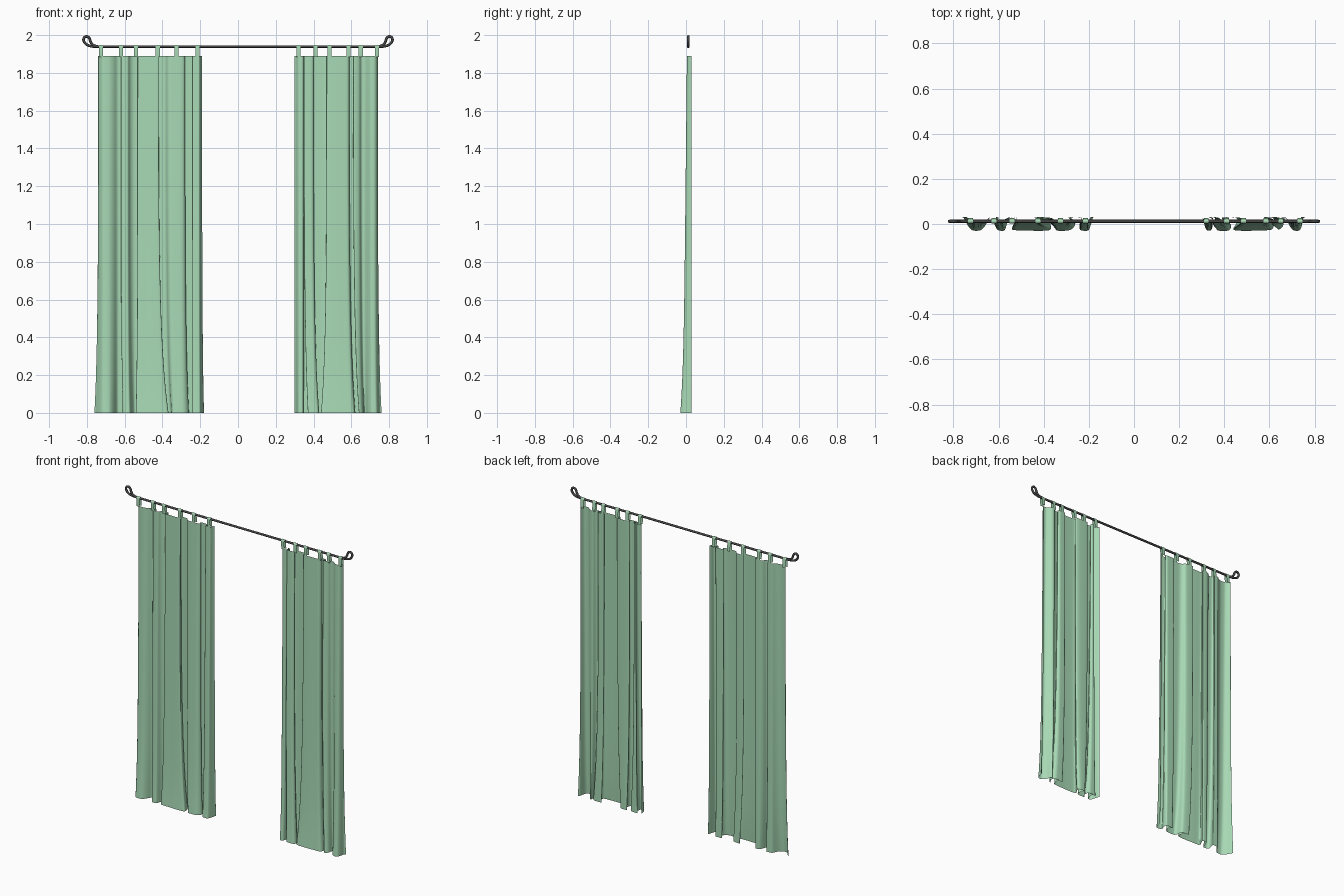
import bpy
import math

cube = bpy.data.objects.get("Cube")
if cube:
    bpy.data.objects.remove(cube, do_unlink=True)


def make_material(name, colour):
    mat = bpy.data.materials.new(name)
    mat.use_nodes = True
    mat.diffuse_color = colour
    mat.node_tree.nodes["Principled BSDF"].inputs["Base Color"].default_value = colour
    return mat


GREEN = make_material("sage green cloth", (0.39, 0.69, 0.46, 1))
DARK = make_material("dark iron", (0.065, 0.065, 0.065, 1))

CLOTH_TOP = 1.89
ROD_Y, ROD_Z, ROD_RADIUS = 0.012, 1.939, 0.007


def smooth_path(points, steps):
    """Catmull-Rom samples through points of any dimension."""
    pts = [points[0]] + list(points) + [points[-1]]
    out = []
    for a, b, c, d in zip(pts, pts[1:], pts[2:], pts[3:]):
        for k in range(steps):
            t = k / steps
            out.append(tuple(
                0.5 * (2 * q + (r - p) * t + (2 * p - 5 * q + 4 * r - s) * t * t
                       + (3 * q - p - 3 * r + s) * t ** 3)
                for p, q, r, s in zip(a, b, c, d)))
    out.append(tuple(points[-1]))
    return out


def grid_object(name, rows, mat):
    """Skin a sheet over equally long rows of points."""
    n = len(rows[0])
    verts = [p for row in rows for p in row]
    faces = [(j * n + i, j * n + i + 1, (j + 1) * n + i + 1, (j + 1) * n + i)
             for j in range(len(rows) - 1) for i in range(n - 1)]
    mesh = bpy.data.meshes.new(name)
    mesh.from_pydata(verts, [], faces)
    mesh.materials.append(mat)
    for poly in mesh.polygons:
        poly.use_smooth = True
    obj = bpy.data.objects.new(name, mesh)
    bpy.context.collection.objects.link(obj)
    return obj


def curtain(name, folds, levels=36):
    """Folds are (hem x, top x, forward depth) in hundredths and tenths."""
    profile = smooth_path(folds, 6)
    rows = []
    for j in range(levels + 1):
        up = j / levels
        drop = 1 - up
        flare = 0.6 * drop ** 3 + 0.4 * drop ** 8
        depth = 0.025 + 0.02 * drop + 0.015 * drop ** 8
        row = []
        for hem, top, d in profile:
            forward = 0.5 - 0.5 * math.cos(math.pi * min(max(d / 10, 0), 1))
            row.append(((top + (hem - top) * flare) / 100,
                        0.03 - depth * forward, CLOTH_TOP * up))
        rows.append(row)
    return grid_object(name, rows, GREEN)


# Pleated cloth panels
curtain("right_curtain", [
    (-76, -74, 0), (-74, -73, 5), (-70, -70, 10), (-66, -66, 6), (-63, -63, 0),
    (-60, -61, 1), (-61, -62, 7), (-58, -59, 10), (-56, -57, 4), (-54, -54, 0),
    (-52, -52, 2), (-54, -53, 8), (-48, -48, 9), (-42, -44, 10), (-37, -42, 8),
    (-38, -43, 2), (-41, -44, 0), (-36, -39, 2), (-35, -37, 7), (-33, -34, 10),
    (-29, -30, 9), (-26, -28, 5), (-28, -29, 1), (-24, -25, 0), (-23, -23, 4),
    (-24, -24, 8), (-21, -21, 10), (-19, -20, 5), (-18, -19, 0)])
curtain("left_curtain", [
    (30, 30, 0), (32, 32, 8), (34, 34, 9), (35, 35, 3), (33, 34, 1),
    (36, 35, 0), (39, 36, 4), (37, 35, 9), (41, 38, 10), (43, 40, 6),
    (41, 39, 2), (43, 43, 0), (46, 48, 3), (44, 47, 8), (49, 51, 10),
    (56, 55, 9), (61, 58, 8), (62, 59, 3), (59, 57, 1), (63, 60, 0),
    (66, 62, 4), (64, 61, 8), (66, 64, 6), (67, 66, 1), (69, 69, 6),
    (72, 71, 10), (74, 73, 7), (75, 74, 2), (76, 74, 0)])


# Hanging tabs: thin ribbons looped over the rod
def tab(name, x, half=0.011, r=0.009):
    path = [(ROD_Y - r + 0.003, CLOTH_TOP - 0.005)]
    for k in range(9):
        a = math.pi * (1 - k / 8)
        path.append((ROD_Y + r * math.cos(a), ROD_Z + r * math.sin(a)))
    path.append((ROD_Y + r + 0.005, CLOTH_TOP - 0.005))
    grid_object(name, [[(x - half, y, z), (x + half, y, z)] for y, z in path], GREEN)


TABS = {"right": (-0.725, -0.62, -0.54, -0.425, -0.325, -0.215),
        "left": (0.32, 0.41, 0.485, 0.585, 0.65, 0.735)}
for side, places in TABS.items():
    for number, x in enumerate(places, 1):
        tab(f"{side}_tab_{number}", x)


# Iron rod and bent loop ends
def tube(name, path):
    data = bpy.data.curves.new(name, "CURVE")
    data.dimensions = "3D"
    data.bevel_depth = ROD_RADIUS
    data.bevel_resolution = 2
    data.use_fill_caps = True
    spline = data.splines.new("POLY")
    spline.points.add(len(path) - 1)
    for point, (x, z) in zip(spline.points, path):
        point.co = (x, ROD_Y, z, 1)
    obj = bpy.data.objects.new(name, data)
    bpy.context.collection.objects.link(obj)
    data.materials.append(DARK)


tube("rod", [(-0.75, ROD_Z), (0.75, ROD_Z)])
LOOP = smooth_path([(0.74, ROD_Z), (0.77, 1.94), (0.8, 1.949), (0.817, 1.97),
                    (0.814, 1.987), (0.801, 1.993), (0.788, 1.985), (0.78, 1.965),
                    (0.768, 1.948), (0.74, ROD_Z)], 5)
for side, sign in (("left", 1), ("right", -1)):
    tube(f"{side}_rod_loop", [(sign * x, z) for x, z in LOOP])
